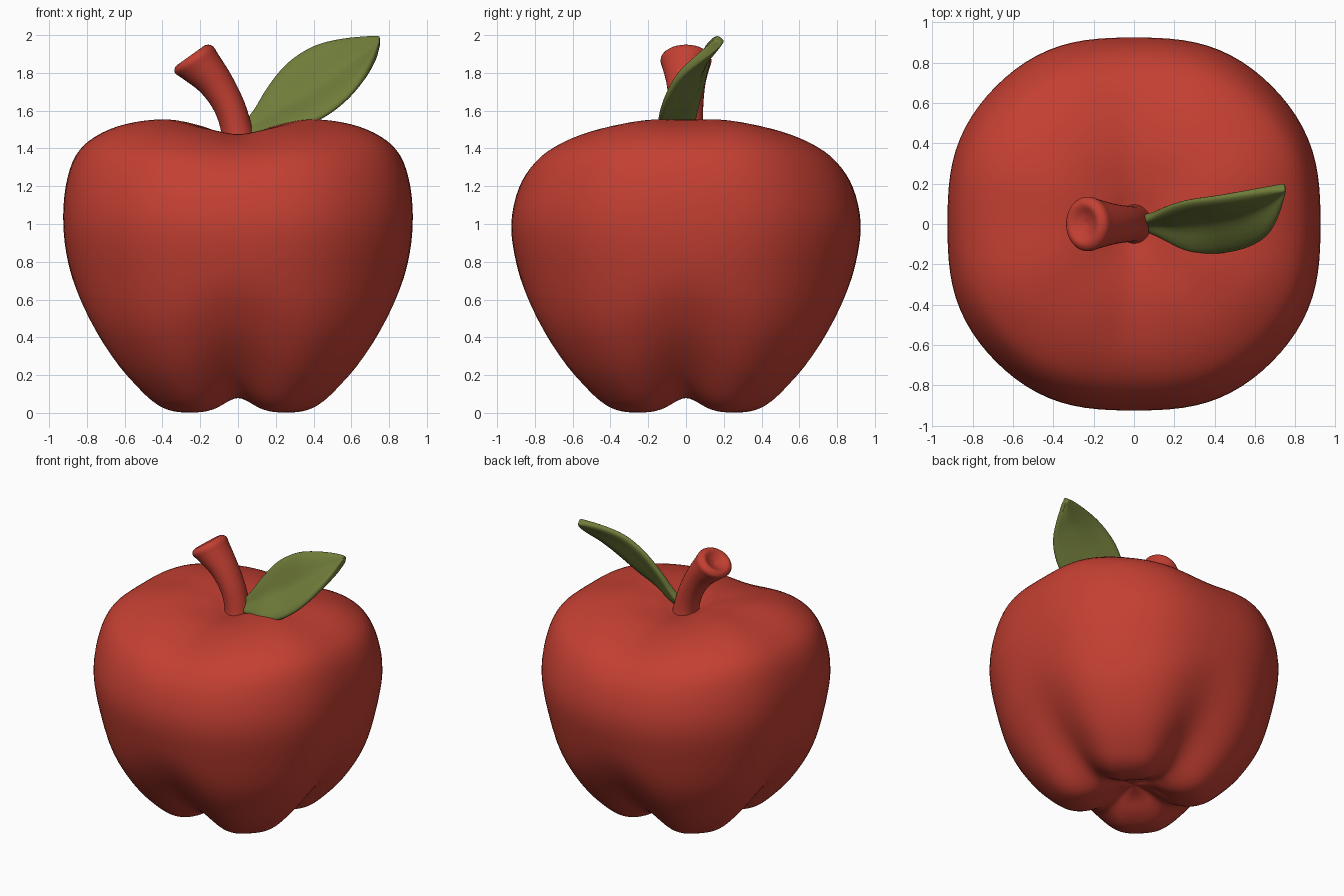
import bpy, bmesh, math
from mathutils import Vector

if "Cube" in bpy.data.objects:
    bpy.data.objects.remove(bpy.data.objects["Cube"])


def material(name, rgb):
    m = bpy.data.materials.new(name)
    m.use_nodes = True
    m.diffuse_color = (*rgb, 1)
    bsdf = m.node_tree.nodes["Principled BSDF"]
    bsdf.inputs["Base Color"].default_value = (*rgb, 1)
    bsdf.inputs["Roughness"].default_value = 0.6
    return m


red = material("apple red", (0.55, 0.05, 0.032))
green = material("leaf green", (0.16, 0.2, 0.042))


def smooth_path(points, steps):
    """Catmull-Rom curve through the points."""
    p = [Vector(q) for q in points]
    p = [p[0] * 2 - p[1]] + p + [p[-1] * 2 - p[-2]]
    out = []
    for i in range(1, len(p) - 2):
        a, b, c, d = p[i - 1:i + 3]
        for s in range(steps):
            t = s / steps
            out.append((b * 2 + (c - a) * t + (a * 2 - b * 5 + c * 4 - d) * t * t
                        + (b * 3 - a - c * 3 + d) * t ** 3) / 2)
    return out + [p[-2]]


def loft(name, rows, mat, closed=True):
    """Skin rows of points into one smooth object."""
    bm = bmesh.new()
    grid = [[bm.verts.new(v) for v in row] for row in rows]
    n = len(rows[0])
    for lo, hi in zip(grid, grid[1:]):
        for j in range(n if closed else n - 1):
            k = (j + 1) % n
            bm.faces.new((lo[j], lo[k], hi[k], hi[j]))
    bmesh.ops.remove_doubles(bm, verts=bm.verts, dist=0.0005)
    bmesh.ops.recalc_face_normals(bm, faces=bm.faces)
    for f in bm.faces:
        f.smooth = True
    mesh = bpy.data.meshes.new(name)
    bm.to_mesh(mesh)
    bm.free()
    mesh.materials.append(mat)
    ob = bpy.data.objects.new(name, mesh)
    bpy.context.collection.objects.link(ob)
    return ob


# Apple body: profiles (radius, height) along the side, front and corner directions
valley = [(0, .13), (.1, .12), (.2, .09), (.3, .08), (.42, .125), (.56, .24),
          (.72, .42), (.84, .62), (.9, .8), (.925, 1)]
side = valley + [(.912, 1.2), (.86, 1.36), (.76, 1.46), (.6, 1.525), (.38, 1.552),
                 (.2, 1.52), (.09, 1.475), (0, 1.45)]
front = valley + [(.885, 1.19), (.8, 1.32), (.67, 1.405), (.5, 1.455), (.34, 1.475),
                  (.2, 1.47), (.09, 1.455), (0, 1.45)]
corner = [(0, .13), (.12, .095), (.23, .035), (.345, .003), (.46, .02), (.565, .09),
          (.715, .25), (.85, .48), (.93, .76), (.967, 1), (.94, 1.2), (.87, 1.36),
          (.76, 1.45), (.6, 1.51), (.4, 1.53), (.2, 1.5), (.09, 1.465), (0, 1.45)]

SEG = 96
rows = []
for s, f, c in zip(*(smooth_path(p, 4) for p in (side, front, corner))):
    ring = []
    for j in range(SEG):
        a = math.tau * j / SEG
        bulge = (c - (s + f) / 2) * (1 - math.cos(2 * a) ** 4)
        r, z = f.lerp(s, math.cos(a) ** 2) + bulge
        ring.append((r * math.cos(a), r * math.sin(a), max(z, 0)))
    rows.append(ring)
loft("apple_body", rows, red)

# Stem: rings (x, z, lean, radius) ending in a hollow flared tip
stem = [(.005, 1.38, 0, .1), (-.005, 1.49, .1, .084), (-.045, 1.62, .3, .083),
        (-.115, 1.74, .5, .093), (-.195, 1.83, .6, .113), (-.235, 1.872, .62, .122),
        (-.252, 1.892, .62, .09), (-.24, 1.873, .62, .045), (-.232, 1.862, .62, 0)]
rows = []
for x, z, lean, r in smooth_path(stem, 4):
    r = max(r, 0)
    ring = []
    for j in range(32):
        a = math.tau * j / 32
        u = r * math.cos(a)
        ring.append((x + u * math.cos(lean), 1.1 * r * math.sin(a), z + u * math.sin(lean)))
    rows.append(ring)
loft("stem", rows, red)

# Leaf: two edge rails with a creased midrib pushed back between them
upper = [(.04, .03, 1.54), (.09, .05, 1.61), (.16, .085, 1.73), (.26, .115, 1.855),
         (.4, .135, 1.945), (.55, .16, 1.98), (.68, .18, 1.99), (.75, .185, 1.985)]
lower = [(.04, -.01, 1.45), (.15, -.07, 1.48), (.28, -.14, 1.51), (.43, -.145, 1.55),
         (.57, -.115, 1.65), (.67, -.05, 1.77), (.725, .06, 1.87), (.752, .17, 1.96)]
rows = []
rails = list(zip(smooth_path(upper, 3), smooth_path(lower, 3)))
for i, (u, l) in enumerate(rails):
    bend = math.sin(math.pi * i / (len(rails) - 1))
    mid = u.lerp(l, .5) + Vector((.015, .05, -.035)) * bend
    bulge = Vector((0, -.012, .01)) * bend
    rows.append([u, u.lerp(mid, .5) + bulge, mid, mid.lerp(l, .5) + bulge, l])
leaf = loft("leaf", rows, green, closed=False)
solid = leaf.modifiers.new("thickness", "SOLIDIFY")
solid.thickness = 0.05
solid.offset = 0
sub = leaf.modifiers.new("rounding", "SUBSURF")
sub.levels = sub.render_levels = 2
